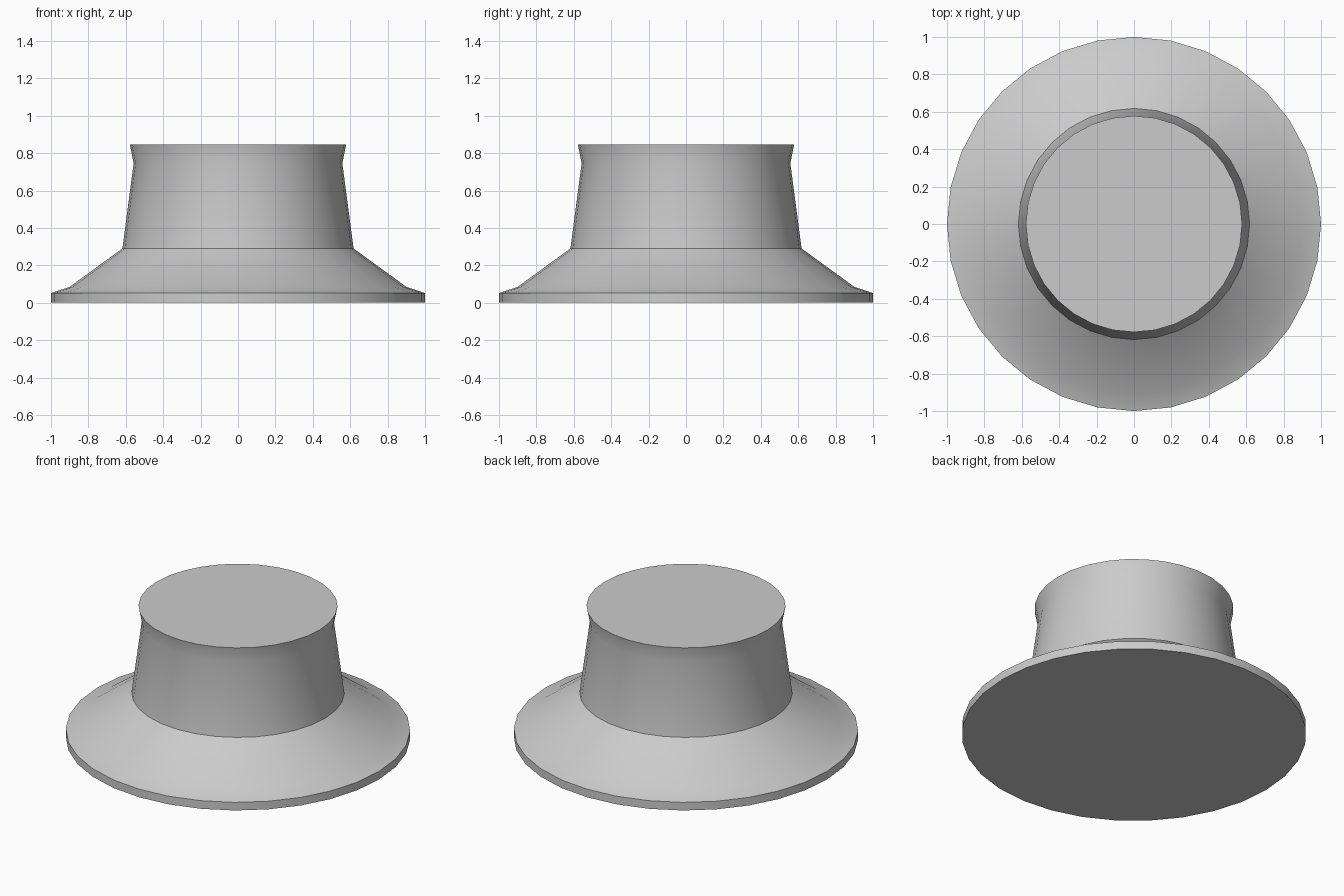
import bpy
import bmesh
from math import cos, sin, tau, radians

if "Cube" in bpy.data.objects:
    bpy.data.objects.remove(bpy.data.objects["Cube"], do_unlink=True)

SIDES = 32

# Plain grey material
grey = bpy.data.materials.new("light grey")
grey.use_nodes = True
grey.diffuse_color = (0.6, 0.6, 0.6, 1)
grey.node_tree.nodes["Principled BSDF"].inputs["Base Color"].default_value = (0.6, 0.6, 0.6, 1)


def turned_solid(name, profile):
    """Closed solid of revolution from (radius, height) points, bottom to top."""
    bm = bmesh.new()
    rings = [[bm.verts.new((r * cos(tau * i / SIDES), r * sin(tau * i / SIDES), z))
              for i in range(SIDES)] for r, z in profile]
    for low, high in zip(rings, rings[1:]):
        for i in range(SIDES):
            j = (i + 1) % SIDES
            bm.faces.new((low[i], low[j], high[j], high[i]))
    bm.faces.new(rings[0][::-1])
    bm.faces.new(rings[-1])
    mesh = bpy.data.meshes.new(name)
    bm.to_mesh(mesh)
    bm.free()
    mesh.materials.append(grey)
    obj = bpy.data.objects.new(name, mesh)
    bpy.context.collection.objects.link(obj)
    return obj


# Flanged knob: thin rim, sloping skirt, tapered grip and flared lip
knob = turned_solid("flanged_knob", [
    (1.0, 0.0), (1.0, 0.052),    # rim
    (0.9, 0.085), (0.618, 0.29),  # skirt
    (0.558, 0.745),              # grip
    (0.578, 0.845),              # lip
])

bpy.ops.object.select_all(action="DESELECT")
knob.select_set(True)
bpy.context.view_layer.objects.active = knob
bpy.ops.object.shade_smooth_by_angle(angle=radians(30))
